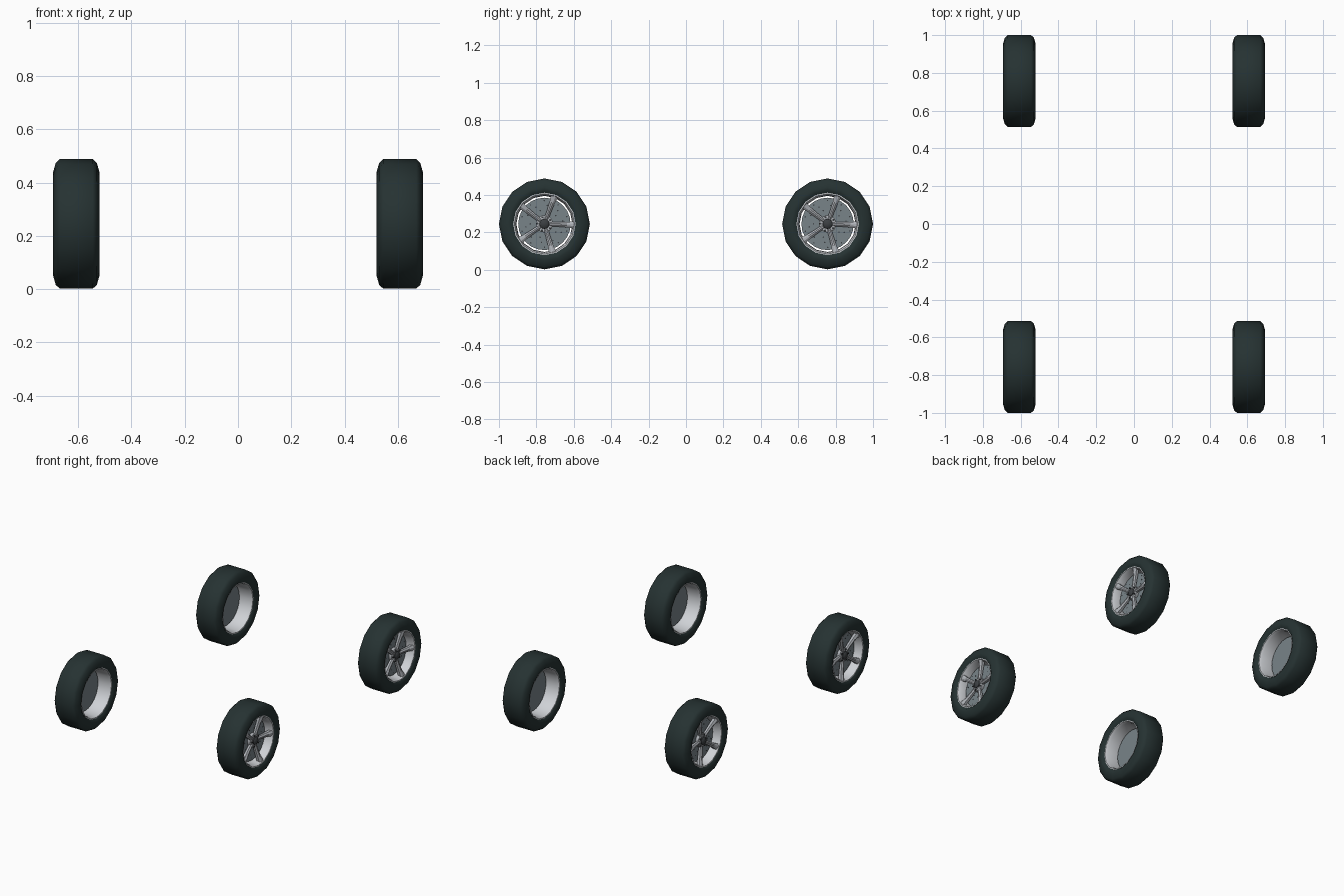
import bpy, bmesh, math
from mathutils import Vector

if "Cube" in bpy.data.objects:
    bpy.data.objects.remove(bpy.data.objects["Cube"])

R = 0.243                      # tyre radius
CX, CY, CZ = 0.607, 0.757, 0.245


def mat(name, r, g, b):
    m = bpy.data.materials.new(name)
    m.diffuse_color = (r, g, b, 1)
    m.use_nodes = True
    m.node_tree.nodes["Principled BSDF"].inputs["Base Color"].default_value = m.diffuse_color
    return m


RUBBER = mat("rubber", 0.019, 0.032, 0.032)
SILVER = mat("rim silver", 0.62, 0.64, 0.67)
SPOKE = mat("spoke silver", 0.42, 0.44, 0.47)
STEEL = mat("brake steel", 0.19, 0.23, 0.25)
DARK = mat("dark metal", 0.045, 0.05, 0.055)


def pt(x, r, a):
    """Point at axial offset x, radius r and angle a (0 = +y, 90 = up)."""
    return Vector((x, r * math.cos(a), r * math.sin(a)))


def lathe(bm, prof, n, cy=0.0, cz=0.0):
    """Spin a closed (x, r) profile round the x axis; r = 0 makes a pole."""
    off = Vector((0, cy, cz))
    rings = []
    for x, r in prof:
        if r == 0:
            rings.append([bm.verts.new(off + Vector((x, 0, 0)))] * n)
        else:
            rings.append([bm.verts.new(off + pt(x, r, math.pi / 2 + math.tau * i / n))
                          for i in range(n)])
    for k in range(len(rings)):
        a, b = rings[k], rings[(k + 1) % len(rings)]
        for i in range(n):
            j = (i + 1) % n
            vs = list(dict.fromkeys([a[i], a[j], b[j], b[i]]))
            if len(vs) > 2:
                bm.faces.new(vs)


def finish(bm, name, material, side, cy, angle=35):
    """Mirror to the given side, place at the axle end and shade."""
    for v in bm.verts:
        v.co = (side * (v.co.x + CX), v.co.y + cy, v.co.z + CZ)
    bmesh.ops.recalc_face_normals(bm, faces=bm.faces)
    me = bpy.data.meshes.new(name)
    bm.to_mesh(me)
    bm.free()
    me.materials.append(material)
    me.polygons.foreach_set("use_smooth", [True] * len(me.polygons))
    me.set_sharp_from_angle(angle=math.radians(angle))
    ob = bpy.data.objects.new(name, me)
    bpy.context.collection.objects.link(ob)


def spokes(bm):
    # sections: radius, half width, back x, front edge x, ridge x
    secs = [(0.020, 0.012, 0.034, 0.046, 0.052),
            (0.070, 0.012, 0.036, 0.050, 0.058),
            (0.130, 0.015, 0.042, 0.060, 0.068),
            (0.158, 0.020, 0.048, 0.068, 0.074)]
    for i in range(5):
        a = math.radians(-2 + 72 * i)
        u, t = pt(0, 1, a), pt(0, 1, a + math.pi / 2)
        rings = []
        for r, w, xb, xf, xr in secs:
            cs = [(-w, xb), (-w, xf), (-w * 0.3, xr), (w * 0.3, xr), (w, xf), (w, xb)]
            rings.append([bm.verts.new(u * r + t * s + Vector((x, 0, 0))) for s, x in cs])
        for p, q in zip(rings, rings[1:]):
            for k in range(6):
                bm.faces.new((p[k], p[(k + 1) % 6], q[(k + 1) % 6], q[k]))
        bm.faces.new(rings[0])
        bm.faces.new(rings[-1])


def wheel(tag, side, cy):
    # tyre
    bm = bmesh.new()
    half = [(0.073, 0.163), (0.0865, 0.180), (0.0865, 0.196), (0.077, 0.229), (0.062, R)]
    lathe(bm, half + [(-x, r) for x, r in reversed(half)], 16)
    finish(bm, tag + "_tyre", RUBBER, side, cy, 50)

    # rim barrel, flared towards both lips
    bm = bmesh.new()
    lathe(bm, [(-0.077, 0.166), (-0.077, 0.160), (-0.060, 0.153), (0.020, 0.150),
               (0.060, 0.153), (0.077, 0.161), (0.077, 0.167), (0.0, 0.164)], 16)
    finish(bm, tag + "_rim", SILVER, side, cy)

    # five ridged spokes and the hub plate
    bm = bmesh.new()
    spokes(bm)
    lathe(bm, [(0.026, 0), (0.026, 0.046), (0.046, 0.046), (0.050, 0.040), (0.050, 0)], 20)
    finish(bm, tag + "_spokes", SPOKE, side, cy, 20)

    # brake disc
    bm = bmesh.new()
    lathe(bm, [(0.010, 0), (0.010, 0.140), (0.026, 0.140), (0.026, 0)], 24)
    finish(bm, tag + "_brake_disc", STEEL, side, cy)

    # drill marks on the disc
    bm = bmesh.new()
    for i in range(10):
        for k, r in enumerate((0.075, 0.100, 0.125)):
            c = pt(0, r, math.tau * i / 10 + 0.16 * k)
            lathe(bm, [(0.025, 0), (0.025, 0.0042), (0.0268, 0.0042), (0.0268, 0)], 6, c.y, c.z)
    finish(bm, tag + "_disc_holes", DARK, side, cy)

    # domed hub cap and wheel nuts
    bm = bmesh.new()
    lathe(bm, [(0.045, 0), (0.045, 0.027), (0.056, 0.026), (0.063, 0.018), (0.066, 0)], 16)
    for i in range(5):
        c = pt(0, 0.037, math.radians(34 + 72 * i))
        lathe(bm, [(0.045, 0), (0.045, 0.006), (0.056, 0.006), (0.056, 0)], 6, c.y, c.z)
    finish(bm, tag + "_hub_cap", DARK, side, cy)


for end, y in (("front", -CY), ("back", CY)):
    for label, s in (("left", -1), ("right", 1)):
        wheel(end + "_" + label, s, y)
